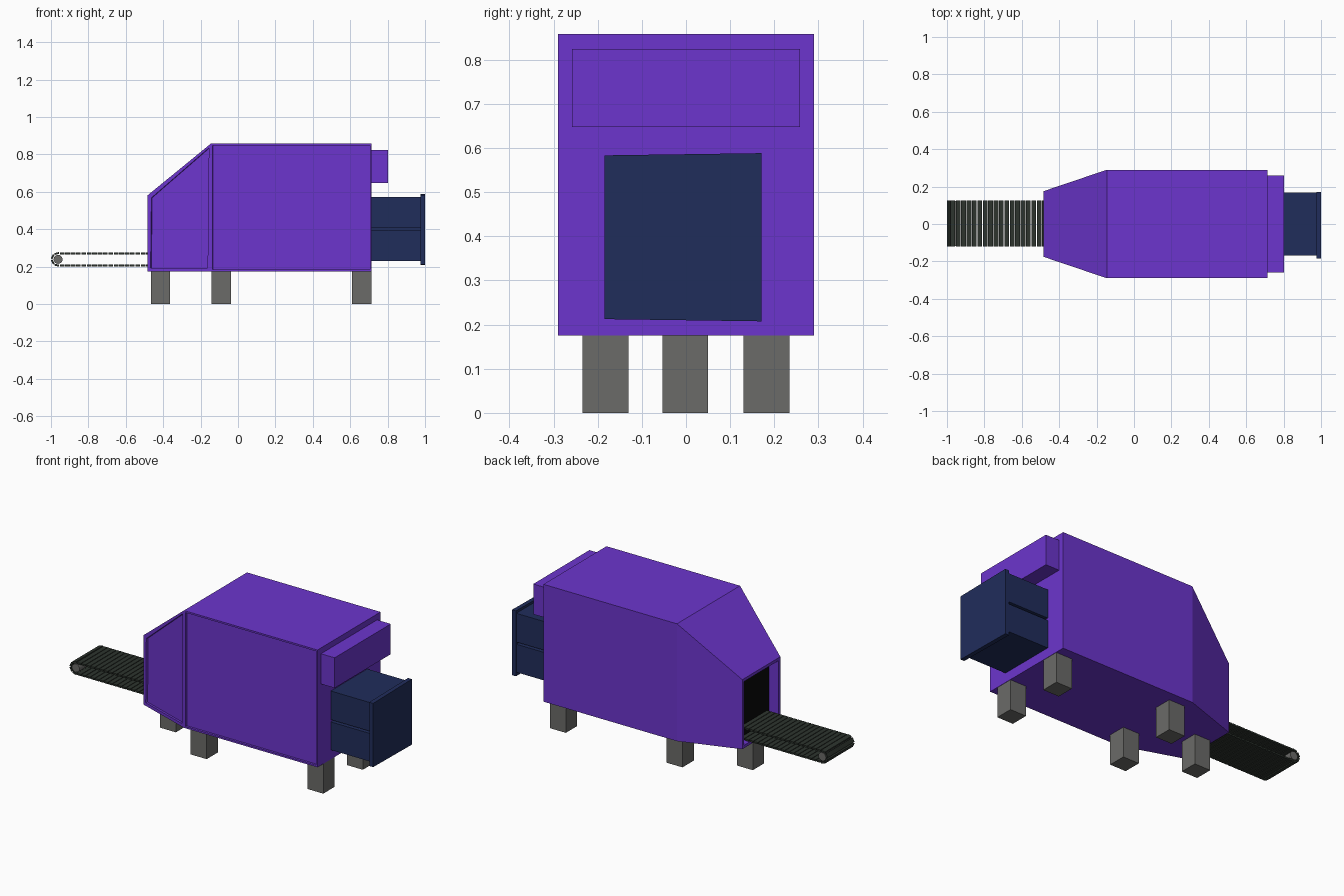
import bpy, bmesh, math
from mathutils import Vector, Matrix

if "Cube" in bpy.data.objects:
    bpy.data.objects.remove(bpy.data.objects["Cube"])


def mat(name, rgb):
    m = bpy.data.materials.new(name)
    m.diffuse_color = (*rgb, 1)
    m.use_nodes = True
    m.node_tree.nodes["Principled BSDF"].inputs["Base Color"].default_value = m.diffuse_color
    return m


PURPLE = mat("purple paint", (0.15, 0.036, 0.61))
NAVY = mat("navy metal", (0.0145, 0.026, 0.105))
GREY = mat("grey steel", (0.145, 0.145, 0.138))
BELT = mat("dark belt", (0.026, 0.034, 0.027))
BLACK = mat("black interior", (0.003, 0.003, 0.003))


def finish(name, bm, *mats):
    bmesh.ops.recalc_face_normals(bm, faces=bm.faces[:])
    me = bpy.data.meshes.new(name)
    bm.to_mesh(me)
    bm.free()
    for m in mats:
        me.materials.append(m)
    ob = bpy.data.objects.new(name, me)
    bpy.context.collection.objects.link(ob)
    return ob


def box(name, x, y, z, m):
    bm = bmesh.new()
    size = Matrix.Diagonal((x[1] - x[0], y[1] - y[0], z[1] - z[0], 1))
    mid = Matrix.Translation((sum(x) / 2, sum(y) / 2, sum(z) / 2))
    bmesh.ops.create_cube(bm, size=1, matrix=mid @ size)
    return finish(name, bm, m)


# Housing: tapered nose running into a straight box
bm = bmesh.new()
sections = [(-0.485, 0.175, 0.58), (-0.145, 0.29, 0.858), (0.715, 0.29, 0.858)]
rings = [[bm.verts.new(p) for p in ((x, -w, 0.175), (x, w, 0.175), (x, w, h), (x, -w, h))]
         for x, w, h in sections]
for a, b in zip(rings, rings[1:]):
    for i in range(4):
        j = (i + 1) % 4
        bm.faces.new((a[i], a[j], b[j], b[i]))
nose = bm.faces.new(rings[0])
bm.faces.new(rings[2])
bmesh.ops.recalc_face_normals(bm, faces=bm.faces[:])
bm.normal_update()


def recess(face, rim, depth):
    bmesh.ops.inset_individual(bm, faces=[face], thickness=rim, depth=0)
    bmesh.ops.inset_individual(bm, faces=[face], thickness=0.0005, depth=-depth)


# Recessed panels on the front side only, and the belt opening in the nose
for f in [f for f in bm.faces if f.normal.y < -0.8]:
    recess(f, 0.014 if f.calc_center_median().x > 0 else 0.026, 0.012)
recess(nose, 0.024, 0.06)
nose.material_index = 1
finish("housing", bm, PURPLE, BLACK)

# Control box on the rear wall
box("rear_upper_box", (0.714, 0.803), (-0.258, 0.258), (0.648, 0.824), PURPLE)

# Twin rear bins with a groove between them, closed by a slightly crooked plate
box("lower_bin", (0.70, 0.98), (-0.168, 0.168), (0.23, 0.393), NAVY)
box("upper_bin", (0.70, 0.98), (-0.168, 0.168), (0.406, 0.573), NAVY)
box("bin_core", (0.70, 0.98), (-0.145, 0.145), (0.38, 0.42), NAVY)
plate = box("bin_end_plate", (0.975, 1.0), (-0.185, 0.171), (0.21, 0.586), NAVY)
for v in plate.data.vertices:
    v.co.z += math.copysign(0.0025, v.co.y) * (1 if v.co.z > 0.4 else -1)

# Five legs: one under the nose, two in the middle, two at the rear
box("nose_leg", (-0.465, -0.363), (-0.053, 0.05), (0, 0.18), GREY)
for label, x in (("middle", (-0.141, -0.038)), ("rear", (0.61, 0.713))):
    box(label + "_front_leg", x, (-0.234, -0.13), (0, 0.18), GREY)
    box(label + "_back_leg", x, (0.13, 0.234), (0, 0.18), GREY)

# Conveyor: slats spaced along a belt loop around the end roller
R, CX, CZ, INNER, COUNT = 0.032, -0.962, 0.239, -0.435, 40
run, arc = INNER - CX, math.pi * R
step = (2 * run + arc) / COUNT
bm = bmesh.new()
for i in range(COUNT):
    s = (i + 0.5) * step
    if s < run:
        pos, ang = (INNER - s, CZ + R), 0
    elif s < run + arc:
        ang = (s - run) / R
        pos = (CX - R * math.sin(ang), CZ + R * math.cos(ang))
    else:
        pos, ang = (CX + s - run - arc, CZ - R), math.pi
    place = Matrix.Translation((pos[0], 0.002, pos[1])) @ Matrix.Rotation(-ang, 4, 'Y')
    bmesh.ops.create_cube(bm, size=1,
                          matrix=place @ Matrix.Diagonal((step * 0.86, 0.245, 0.010, 1)))
finish("conveyor_belt", bm, BELT)

# End roller
bm = bmesh.new()
bmesh.ops.create_cone(bm, cap_ends=True, segments=20, radius1=0.024, radius2=0.024, depth=0.24,
                      matrix=Matrix.Translation((CX, 0.002, CZ)) @ Matrix.Rotation(math.pi / 2, 4, 'X'))
roller = finish("end_roller", bm, GREY)
bpy.context.view_layer.objects.active = roller
roller.select_set(True)
bpy.ops.object.shade_smooth_by_angle()
